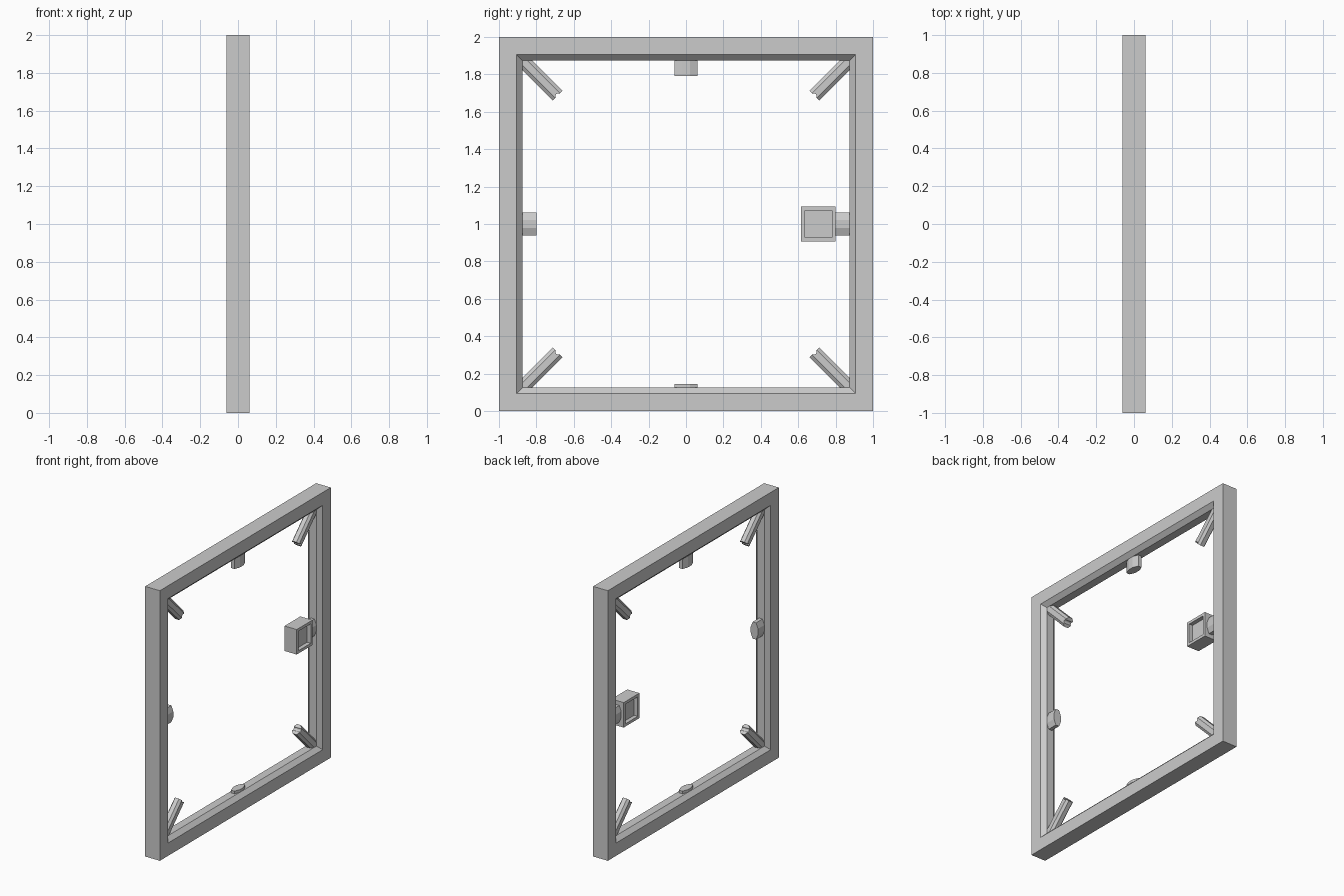
import bpy, bmesh, math
from mathutils import Vector

if "Cube" in bpy.data.objects:
    bpy.data.objects.remove(bpy.data.objects["Cube"])


def finish(name, bm):
    bmesh.ops.recalc_face_normals(bm, faces=bm.faces)
    me = bpy.data.meshes.new(name)
    bm.to_mesh(me)
    bm.free()
    ob = bpy.data.objects.new(name, me)
    bpy.context.collection.objects.link(ob)
    return ob


def prism(name, a, b, wx, w, cx, cw):
    """Chamfered bar from a to b in the (y, z) plane; half depth wx, half width w."""
    a, b = Vector((0, *a)), Vector((0, *b))
    side = (b - a).normalized().cross(Vector((1, 0, 0)))
    section = [(wx, cw), (cx, w), (-cx, w), (-wx, cw),
               (-wx, -cw), (-cx, -w), (cx, -w), (wx, -cw)]
    bm = bmesh.new()
    rings = [[bm.verts.new(p + Vector((x, 0, 0)) + side * s) for x, s in section]
             for p in (a, b)]
    bm.faces.new(rings[0])
    bm.faces.new(rings[1])
    for i in range(8):
        j = (i + 1) % 8
        bm.faces.new((rings[0][i], rings[0][j], rings[1][j], rings[1][i]))
    return finish(name, bm)


# Square frame: a profile swept round four mitred corners
profile = [(0.06, 1.0), (0.06, 0.905), (0.03, 0.875),
           (-0.03, 0.875), (-0.06, 0.905), (-0.06, 1.0)]
corners = [(1, 1), (-1, 1), (-1, -1), (1, -1)]
bm = bmesh.new()
rings = [[bm.verts.new((x, sy * r, 1 + sz * r)) for x, r in profile] for sy, sz in corners]
for k in range(4):
    p, q = rings[k], rings[(k + 1) % 4]
    for i in range(6):
        j = (i + 1) % 6
        bm.faces.new((p[i], p[j], q[j], q[i]))
finish("square_frame", bm)

# Diagonal corner struts with a small groove across each tip
for n, (sy, sz) in enumerate(corners):
    strut = prism(f"corner_strut_{n}", (sy * 0.89, 1 + sz * 0.89),
                  (sy * 0.687, 1 + sz * 0.687), 0.03, 0.036, 0.016, 0.018)
    bpy.ops.mesh.primitive_cylinder_add(vertices=12, radius=0.013, depth=0.2,
                                        location=(0, sy * 0.685, 1 + sz * 0.685),
                                        rotation=(0, math.pi / 2, 0))
    cutter = bpy.context.object
    cutter.name = f"groove_cutter_{n}"
    cutter.hide_render = True
    cutter.display_type = 'WIRE'
    mod = strut.modifiers.new("groove", 'BOOLEAN')
    mod.operation = 'DIFFERENCE'
    mod.object = cutter

# Short pegs in the middle of each side
for name, a, b in (("top_peg", (0, 1.89), (0, 1.79)),
                   ("bottom_peg", (0, 0.11), (0, 0.145)),
                   ("left_peg", (-0.89, 1), (-0.80, 1)),
                   ("right_peg", (0.89, 1), (0.79, 1))):
    prism(name, a, b, 0.03, 0.062, 0.014, 0.022)

# Latch box, recessed on both faces
bm = bmesh.new()
bmesh.ops.create_cube(bm, size=1)
bmesh.ops.scale(bm, vec=(0.10, 0.185, 0.185), verts=bm.verts)
bmesh.ops.translate(bm, vec=(0, 0.708, 1), verts=bm.verts)
bm.normal_update()
for face in [f for f in bm.faces if abs(f.normal.x) > 0.9]:
    push = face.normal * -0.03
    bmesh.ops.inset_individual(bm, faces=[face], thickness=0.029)
    inner = bmesh.ops.extrude_discrete_faces(bm, faces=[face])["faces"][0]
    bmesh.ops.translate(bm, vec=push, verts=inner.verts)
finish("latch_box", bm)
